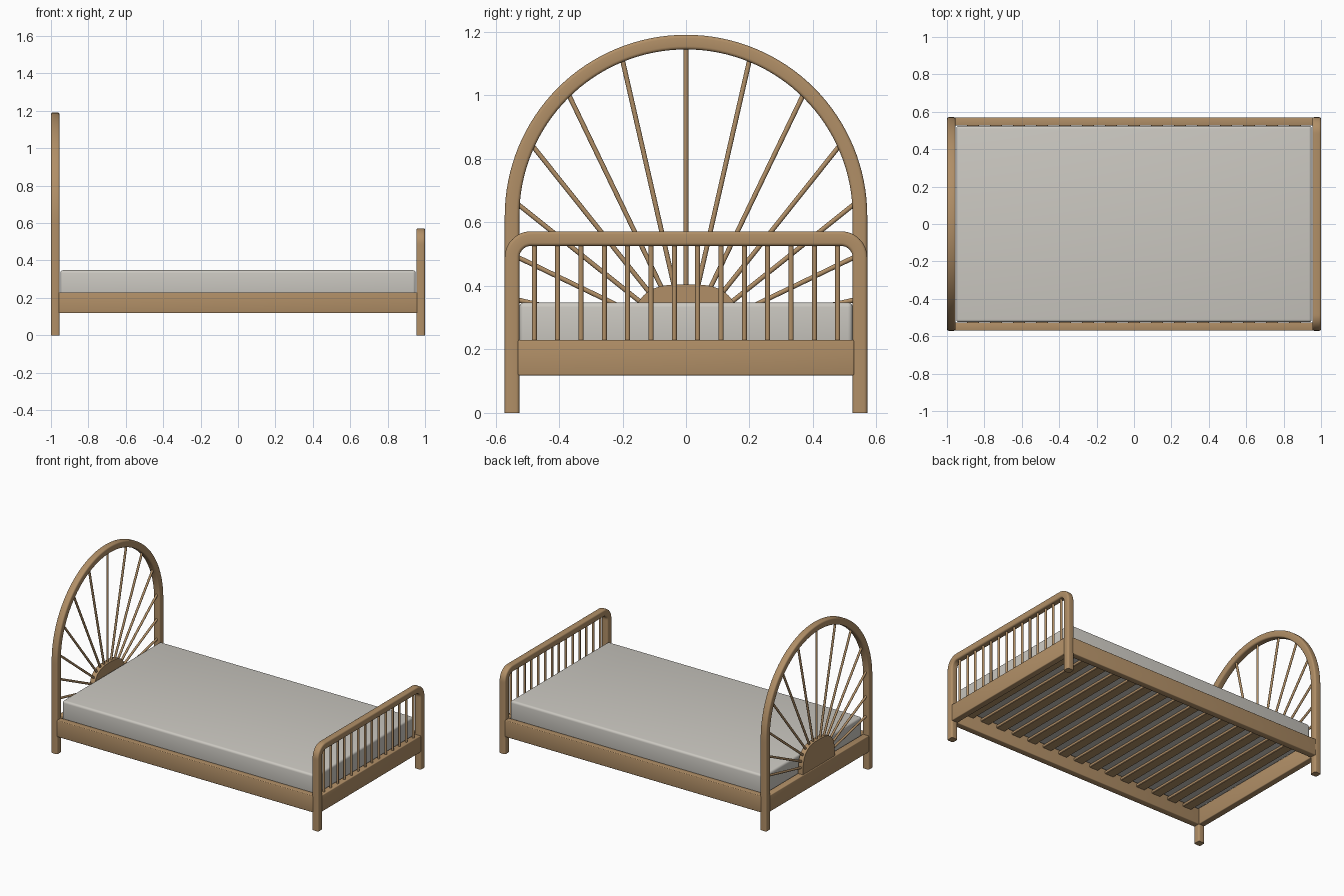
import bpy, bmesh, math
from mathutils import Vector

if "Cube" in bpy.data.objects:
    bpy.data.objects.remove(bpy.data.objects["Cube"])


def material(name, rgb):
    m = bpy.data.materials.new(name)
    m.diffuse_color = (*rgb, 1)
    m.use_nodes = True
    m.node_tree.nodes["Principled BSDF"].inputs["Base Color"].default_value = m.diffuse_color
    return m


WOOD = material("warm wood", (0.44, 0.275, 0.135))
CLOTH = material("pale mattress fabric", (0.60, 0.58, 0.535))
T = 0.046            # frame thickness
W = 0.571            # outer half width
XH, XF = -0.977, 0.977


def finish(bm, name, mat, angle=35):
    bmesh.ops.recalc_face_normals(bm, faces=bm.faces)
    me = bpy.data.meshes.new(name)
    bm.to_mesh(me)
    bm.free()
    me.materials.append(mat)
    ob = bpy.data.objects.new(name, me)
    bpy.context.collection.objects.link(ob)
    bpy.ops.object.select_all(action='DESELECT')
    ob.select_set(True)
    bpy.context.view_layer.objects.active = ob
    bpy.ops.object.shade_smooth_by_angle(angle=math.radians(angle))
    return ob


def box(name, lo, hi, mat, bevel=0.0, seg=3):
    bm = bmesh.new()
    bmesh.ops.create_cube(bm, size=1)
    for v in bm.verts:
        v.co = [l + (c + 0.5) * (h - l) for l, h, c in zip(lo, hi, v.co)]
    if bevel:
        bmesh.ops.bevel(bm, geom=bm.edges[:], offset=bevel, segments=seg,
                        profile=0.5, affect='EDGES')
    return finish(bm, name, mat)


def rod(name, a, b, r):
    a, b = Vector(a), Vector(b)
    bm = bmesh.new()
    bmesh.ops.create_cone(bm, cap_ends=True, segments=16, radius1=r, radius2=r,
                          depth=(b - a).length)
    rot = (b - a).to_track_quat('Z', 'Y')
    for v in bm.verts:
        v.co = rot @ v.co + (a + b) / 2
    return finish(bm, name, WOOD)


def frame(name, path, x):
    """Sweep a rounded square section along a y-z path."""
    h, r = T / 2, 0.01
    section = []
    for k in range(4):
        cx, cy = [(1, 1), (-1, 1), (-1, -1), (1, -1)][k]
        for i in range(5):
            a = math.pi / 2 * (k + i / 4)
            section.append((cx * (h - r) + r * math.cos(a), cy * (h - r) + r * math.sin(a)))
    bm = bmesh.new()
    rings = []
    for i, p in enumerate(path):
        q0, q1 = path[max(i - 1, 0)], path[min(i + 1, len(path) - 1)]
        t = (Vector(q1) - Vector(q0)).normalized()
        n = (-t.y, t.x)
        rings.append([bm.verts.new((x + s, p[0] + n[0] * o, p[1] + n[1] * o))
                      for o, s in section])
    m = len(section)
    for ra, rb in zip(rings, rings[1:]):
        for j in range(m):
            bm.faces.new((ra[j], ra[(j + 1) % m], rb[(j + 1) % m], rb[j]))
    bm.faces.new(rings[0])
    bm.faces.new(rings[-1])
    return finish(bm, name, WOOD)


# arched headboard frame
R, CZ = W - T / 2, 0.62
arch = [(R * math.cos(a), CZ + R * math.sin(a))
        for a in (math.pi * i / 64 for i in range(65))]
frame("headboard_frame", [(R, 0), (R, CZ - 0.02)] + arch + [(-R, CZ - 0.02), (-R, 0)], XH)

# footboard frame with rounded corners
TOP, CR = 0.572 - T / 2, 0.06
corner = [(R - CR + CR * math.cos(a), TOP - CR + CR * math.sin(a))
          for a in (math.pi / 2 * i / 12 for i in range(13))]
half = [(R, 0), (R, TOP - CR - 0.01)] + corner + [(R - CR - 0.01, TOP)]
frame("footboard_frame", half + [(-y, z) for y, z in reversed(half)], XF)

# sunburst spokes, ending inside the arch
HZ = 0.235
for i in range(1, 14):
    a = math.pi * i / 14
    c, s = math.cos(a), math.sin(a)
    d = CZ - HZ
    reach = d * s + math.sqrt((d * s) ** 2 - d * d + R * R)
    if HZ + reach * s < CZ:
        reach = R / abs(c)
    rod("headboard_spoke", (XH, 0.1 * c, HZ + 0.1 * s), (XH, reach * c, HZ + reach * s), 0.0075)

# sunburst hub: flattened dome plate
bm = bmesh.new()
outline = []
for i in range(33):
    a = math.pi * i / 32
    c, s = math.cos(a), math.sin(a)
    outline.append((0.17 * math.copysign(abs(c) ** (2 / 3), c), 0.23 + 0.175 * abs(s) ** (2 / 3)))
face = bm.faces.new([bm.verts.new((XH - 0.018, y, z)) for y, z in outline])
ext = bmesh.ops.extrude_face_region(bm, geom=[face])
bmesh.ops.translate(bm, vec=(0.036, 0, 0),
                    verts=[g for g in ext["geom"] if isinstance(g, bmesh.types.BMVert)])
finish(bm, "sunburst_hub", WOOD)

# footboard spindles
for i in range(14):
    y = (i - 6.5) * 0.0735
    rod("footboard_spindle", (XF, y, 0.22), (XF, y, 0.535), 0.008)

# rails
Z0, Z1 = 0.118, 0.23
for x, n in ((XH, "head_rail"), (XF, "foot_rail")):
    box(n, (x - 0.0225, -0.53, Z0), (x + 0.0225, 0.53, Z1), WOOD, 0.005)
for s in (-1, 1):
    y = s * R
    box("side_rail", (-0.96, y - 0.0225, Z0), (0.96, y + 0.0225, Z1), WOOD, 0.005)

# slats under the mattress
for i in range(15):
    x = (i - 7) * 0.123
    box("slat", (x - 0.033, -0.53, 0.195), (x + 0.033, 0.53, 0.215), WOOD, 0.003, 1)

# mattress
box("mattress", (-0.95, -0.525, 0.215), (0.95, 0.525, 0.348), CLOTH, 0.015, 4)
